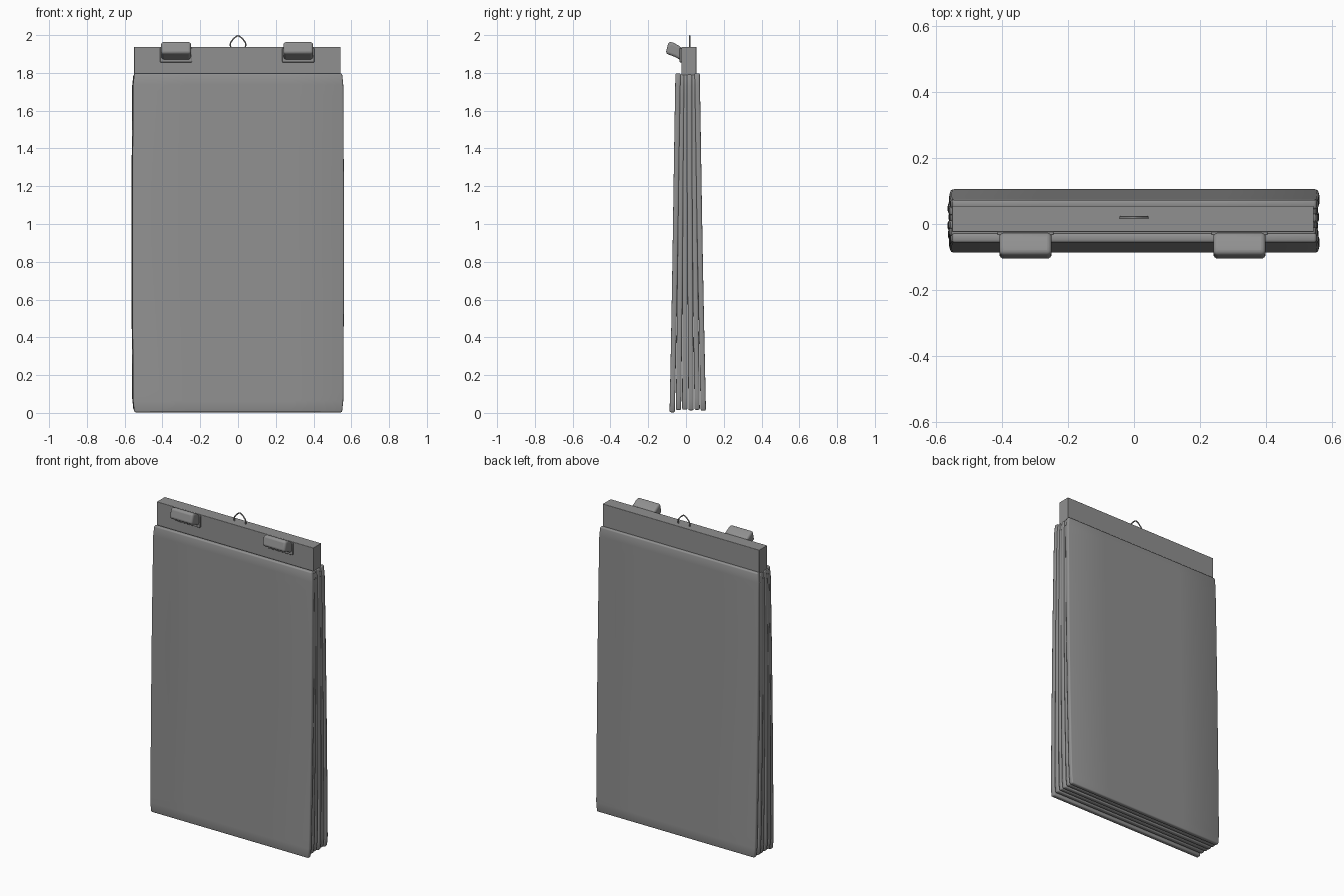
import bpy, bmesh, math, random

if "Cube" in bpy.data.objects:
    bpy.data.objects.remove(bpy.data.objects["Cube"])

random.seed(4)

# Dark grey finish shared by all parts
grey = bpy.data.materials.new("dark_grey")
grey.diffuse_color = (0.28, 0.28, 0.28, 1)
grey.use_nodes = True
grey.node_tree.nodes["Principled BSDF"].inputs["Base Color"].default_value = grey.diffuse_color


def add_object(name, bm):
    mesh = bpy.data.meshes.new(name)
    bmesh.ops.recalc_face_normals(bm, faces=bm.faces)
    bm.to_mesh(mesh)
    bm.free()
    mesh.materials.append(grey)
    ob = bpy.data.objects.new(name, mesh)
    bpy.context.collection.objects.link(ob)
    return ob


def finish(ob, bevel=0.0, segments=3):
    if bevel:
        m = ob.modifiers.new("bevel", 'BEVEL')
        m.width, m.segments, m.limit_method = bevel, segments, 'ANGLE'
        m.angle_limit = math.radians(40)
    bpy.ops.object.select_all(action='DESELECT')
    ob.select_set(True)
    bpy.context.view_layer.objects.active = ob
    bpy.ops.object.shade_smooth_by_angle(angle=math.radians(50))
    return ob


def profile_x(name, pts, x0, x1, bevel, segments=3):
    """Extrude a (y, z) profile between two x positions."""
    bm = bmesh.new()
    a = [bm.verts.new((x0, y, z)) for y, z in pts]
    b = [bm.verts.new((x1, y, z)) for y, z in pts]
    bm.faces.new(a)
    bm.faces.new(b[::-1])
    n = len(pts)
    for i in range(n):
        bm.faces.new((a[i], a[(i + 1) % n], b[(i + 1) % n], b[i]))
    return finish(add_object(name, bm), bevel, segments)


def box(name, x0, x1, y0, y1, z0, z1, bevel):
    return profile_x(name, [(y0, z0), (y1, z0), (y1, z1), (y0, z1)], x0, x1, bevel)


def sheet(name, y_top, y_bottom, thick, x0, x1, z0, z1, phase):
    """Padded sheet that leans outward; wide columns give a soft bowed shading."""
    bm = bmesh.new()
    bmesh.ops.create_grid(bm, x_segments=4, y_segments=30, size=1)
    for v in bm.verts:
        u, w = v.co.x, (v.co.y + 1) / 2
        corner = 0.006 if abs(u) > 0.99 and abs(v.co.y) > 0.99 else 0
        y = y_bottom + (y_top - y_bottom) * w + 0.001 * math.sin(5 * w + phase)
        x = (x0 + x1) / 2 + u * ((x1 - x0) / 2 + 0.004 * math.sin(math.pi * w) - corner)
        v.co = (x, y, z0 + (z1 - z0) * w)
    ob = add_object(name, bm)
    m = ob.modifiers.new("thickness", 'SOLIDIFY')
    m.thickness, m.offset = thick, 0
    return finish(ob, 0.007, 2)


# Hanging sample sheets, fanned out and nearly touching
COUNT = 6
for i in range(COUNT):
    t = i / (COUNT - 1)
    outer = i in (0, COUNT - 1)
    j = 0 if outer else random.uniform(-0.006, 0.006)
    sheet(f"sheet_{i + 1}", -0.041 + 0.099 * t, -0.073 + 0.164 * t, 0.028,
          -0.555 + j, 0.557 + j, 0.003 if i == 0 else 0.012 + abs(j),
          1.797 - (0 if outer else 0.006), i * 0.5)

# Header bar
box("header_bar", -0.55, 0.543, -0.024, 0.055, 1.77, 1.937, 0.002)

# Two clips: back plate and tilted lever
for side, x in (("left", -0.328), ("right", 0.319)):
    box(f"clip_plate_{side}", x - 0.085, x + 0.085, -0.034, -0.015, 1.856, 1.932, 0.004)
    profile_x(f"clip_lever_{side}",
              [(-0.025, 1.866), (-0.062, 1.886), (-0.108, 1.903),
               (-0.092, 1.966), (-0.066, 1.96), (-0.025, 1.936)],
              x - 0.079, x + 0.079, 0.014, 4)

# Wire hanging loop
cu = bpy.data.curves.new("hanging_loop", 'CURVE')
cu.dimensions = '3D'
cu.bevel_depth, cu.bevel_resolution, cu.use_fill_caps = 0.0038, 3, True
pts = [(-0.037, 1.925), (-0.04, 1.957), (-0.03, 1.973), (-0.01, 1.992), (0, 1.996),
       (0.01, 1.992), (0.03, 1.973), (0.04, 1.957), (0.037, 1.925)]
sp = cu.splines.new('BEZIER')
sp.bezier_points.add(len(pts) - 1)
for p, (x, z) in zip(sp.bezier_points, pts):
    p.co = (x, 0.02, z)
    p.handle_left_type = p.handle_right_type = 'AUTO'
sp.resolution_u = 4
cu.materials.append(grey)
bpy.context.collection.objects.link(bpy.data.objects.new("hanging_loop", cu))
